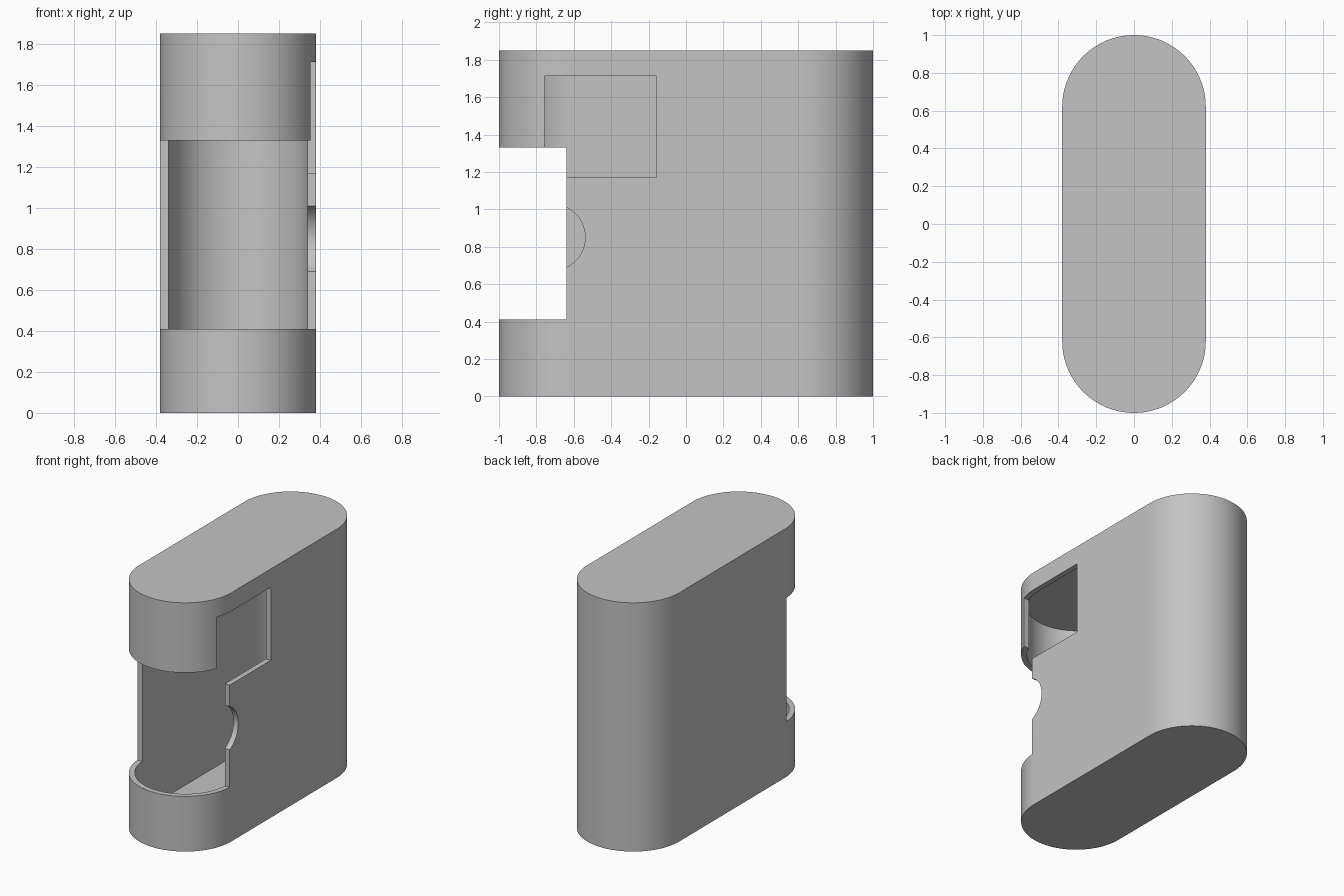
import bpy, bmesh, math
from mathutils import Matrix

cube = bpy.data.objects.get("Cube")
if cube:
    bpy.data.objects.remove(cube, do_unlink=True)

HEIGHT, RADIUS, WALL, HALF_RUN = 1.85, 0.38, 0.04, 0.62
ARC_STEPS = 48

grey = bpy.data.materials.new("plain_grey")
grey.use_nodes = True
colour = (0.55, 0.55, 0.55, 1)
grey.diffuse_color = colour
grey.node_tree.nodes["Principled BSDF"].inputs["Base Color"].default_value = colour


def make_object(name, bm):
    bmesh.ops.recalc_face_normals(bm, faces=bm.faces)
    mesh = bpy.data.meshes.new(name)
    bm.to_mesh(mesh)
    bm.free()
    mesh.materials.append(grey)
    obj = bpy.data.objects.new(name, mesh)
    bpy.context.collection.objects.link(obj)
    return obj


def capsule_prism(name, radius, z0, z1):
    """Upright prism with straight sides and half-round ends."""
    bm = bmesh.new()
    outline = []
    for start, cy in ((0, HALF_RUN), (math.pi, -HALF_RUN)):
        for i in range(ARC_STEPS + 1):
            a = start + math.pi * i / ARC_STEPS
            outline.append(bm.verts.new((radius * math.cos(a), cy + radius * math.sin(a), z0)))
    base = bm.faces.new(outline)
    top = bmesh.ops.extrude_face_region(bm, geom=[base])["geom"]
    bmesh.ops.translate(bm, vec=(0, 0, z1 - z0),
                        verts=[v for v in top if isinstance(v, bmesh.types.BMVert)])
    return make_object(name, bm)


def box(name, xs, ys, zs):
    bm = bmesh.new()
    centre = [sum(r) / 2 for r in (xs, ys, zs)]
    size = [r[1] - r[0] for r in (xs, ys, zs)]
    bmesh.ops.create_cube(bm, size=1, matrix=Matrix.Translation(centre) @ Matrix.Diagonal((*size, 1)))
    return make_object(name, bm)


def side_disc(name, centre, radius, depth):
    bm = bmesh.new()
    bmesh.ops.create_cone(bm, cap_ends=True, segments=96, radius1=radius, radius2=radius, depth=depth,
                          matrix=Matrix.Translation(centre) @ Matrix.Rotation(math.pi / 2, 4, "Y"))
    return make_object(name, bm)


# Outer case body
case = capsule_prism("case_shell", RADIUS, 0, HEIGHT)

# Hollow inside, front opening, side window and thumb notch
cutters = [
    capsule_prism("cavity_cutter", RADIUS - WALL, WALL, 1.72),
    box("front_opening_cutter", (-0.6, 0.6), (-1.2, -0.64), (0.41, 1.33)),
    box("side_window_cutter", (0.2, 0.6), (-0.757, -0.157), (1.17, 1.713)),
    side_disc("thumb_notch_cutter", (0.4, -0.717, 0.85), 0.178, 0.4),
]

bpy.ops.object.select_all(action="DESELECT")
bpy.context.view_layer.objects.active = case
case.select_set(True)
for cutter in cutters:
    cutter.hide_render = True
    mod = case.modifiers.new(cutter.name, "BOOLEAN")
    mod.operation = "DIFFERENCE"
    mod.solver = "EXACT"
    mod.object = cutter
    bpy.ops.object.modifier_apply(modifier=mod.name)
    bpy.data.objects.remove(cutter, do_unlink=True)

bpy.ops.object.shade_smooth_by_angle(angle=math.radians(30))
